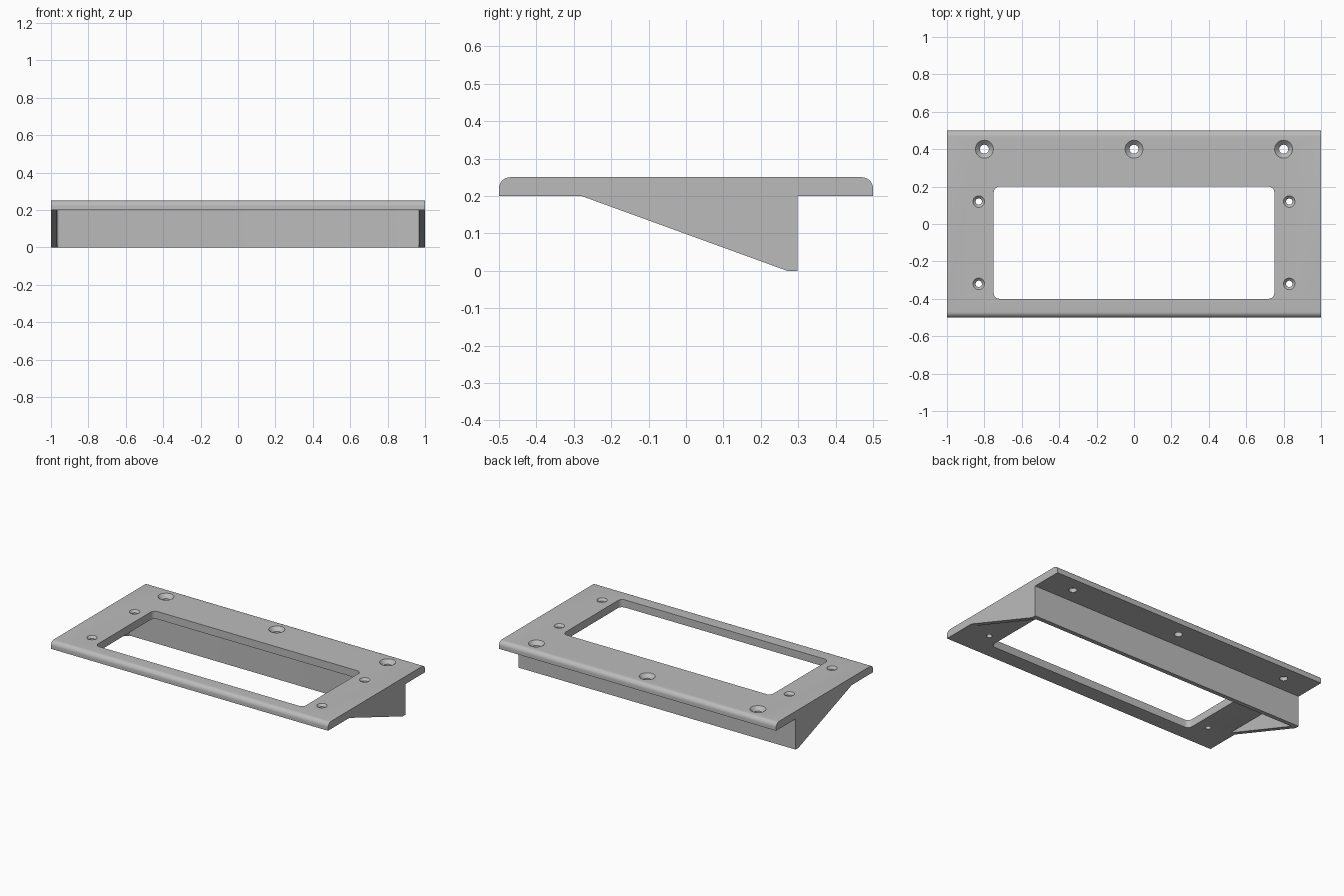
import bpy, bmesh, math

cube = bpy.data.objects.get("Cube")
if cube:
    bpy.data.objects.remove(cube, do_unlink=True)

grey = bpy.data.materials.new("plain grey")
grey.use_nodes = True
colour = (0.5, 0.5, 0.5, 1)
grey.diffuse_color = colour
grey.node_tree.nodes["Principled BSDF"].inputs["Base Color"].default_value = colour


def new_object(name, bm):
    bmesh.ops.recalc_face_normals(bm, faces=bm.faces)
    mesh = bpy.data.meshes.new(name)
    bm.to_mesh(mesh)
    bm.free()
    mesh.materials.append(grey)
    obj = bpy.data.objects.new(name, mesh)
    bpy.context.collection.objects.link(obj)
    return obj


def box(bm, x, y0, y1, z0, z1):
    verts = bmesh.ops.create_cube(bm, size=1)["verts"]
    for v in verts:
        v.co.x *= 2 * x
        v.co.y = y1 if v.co.y > 0 else y0
        v.co.z = z1 if v.co.z > 0 else z0


def rounded_box(name, dims, radius, rule):
    bm = bmesh.new()
    box(bm, *dims)
    edges = [e for e in bm.edges if rule(e.verts[0].co, e.verts[1].co)]
    bmesh.ops.bevel(bm, geom=edges, offset=radius, segments=6,
                    profile=0.5, affect='EDGES')
    return new_object(name, bm)


def screw_hole(name, x, y, head, shank):
    # straight bore with a conical countersink, as one revolved solid
    bm = bmesh.new()
    lip = 0.02
    rings = [(shank, BOTTOM - lip), (shank, TOP - (head - shank)),
             (head, TOP), (head, TOP + lip)]
    loops = []
    for r, z in rings:
        loops.append([bm.verts.new((x + r * math.cos(math.tau * i / SIDES),
                                    y + r * math.sin(math.tau * i / SIDES), z))
                      for i in range(SIDES)])
    for low, high in zip(loops, loops[1:]):
        for i in range(SIDES):
            j = (i + 1) % SIDES
            bm.faces.new((low[i], low[j], high[j], high[i]))
    bm.faces.new(loops[0])
    bm.faces.new(loops[-1])
    return new_object(name, bm)


BOTTOM, TOP, SIDES, ROUND = 0.2, 0.25, 40, 0.03

# Side profile: rounded plate with the wedge-shaped skirt below it
profile = [(-0.5, BOTTOM), (-0.28, BOTTOM), (0.27, 0), (0.298, 0),
           (0.298, BOTTOM), (0.5, BOTTOM)]
arc = [math.pi / 2 * i / 8 for i in range(9)]
profile += [(0.5 - ROUND + ROUND * math.cos(a), TOP - ROUND + ROUND * math.sin(a))
            for a in arc]
profile += [(-0.5 + ROUND - ROUND * math.sin(a), TOP - ROUND + ROUND * math.cos(a))
            for a in arc]
bm = bmesh.new()
face = bm.faces.new([bm.verts.new((-1, y, z)) for y, z in profile])
side = bmesh.ops.extrude_face_region(bm, geom=[face])["geom"]
bmesh.ops.translate(bm, vec=(2, 0, 0),
                    verts=[v for v in side if isinstance(v, bmesh.types.BMVert)])
frame = new_object("mounting_frame", bm)

# Hollow under the plate, leaving a back wall and two side gussets
cutters = [rounded_box("hollow_cutter", (0.967, -0.45, 0.27, -0.2, BOTTOM), 0.012,
                       lambda a, b: a.y > 0 and b.y > 0 and abs(a.z - b.z) > 0.1)]

# Rounded window through the plate
cutters.append(rounded_box("window_cutter", (0.75, -0.4, 0.2, 0.15, 0.3), 0.03,
                           lambda a, b: abs(a.z - b.z) > 0.1))

# Large screw holes along the back, small ones beside the window
for x in (-0.8, 0, 0.8):
    cutters.append(screw_hole("large_hole_cutter", x, 0.4, 0.048, 0.024))
for x in (-0.83, 0.83):
    for y in (-0.32, 0.12):
        cutters.append(screw_hole("small_hole_cutter", x, y, 0.031, 0.017))

for cutter in cutters:
    cut = frame.modifiers.new(cutter.name, 'BOOLEAN')
    cut.operation = 'DIFFERENCE'
    cut.solver = 'EXACT'
    cut.object = cutter
    cutter.hide_render = True

# Bake the cuts and drop the helpers
bpy.context.view_layer.objects.active = frame
frame.select_set(True)
for cut in list(frame.modifiers):
    bpy.ops.object.modifier_apply(modifier=cut.name)
for cutter in cutters:
    bpy.data.objects.remove(cutter, do_unlink=True)
bpy.ops.object.shade_smooth_by_angle(angle=math.radians(30))
